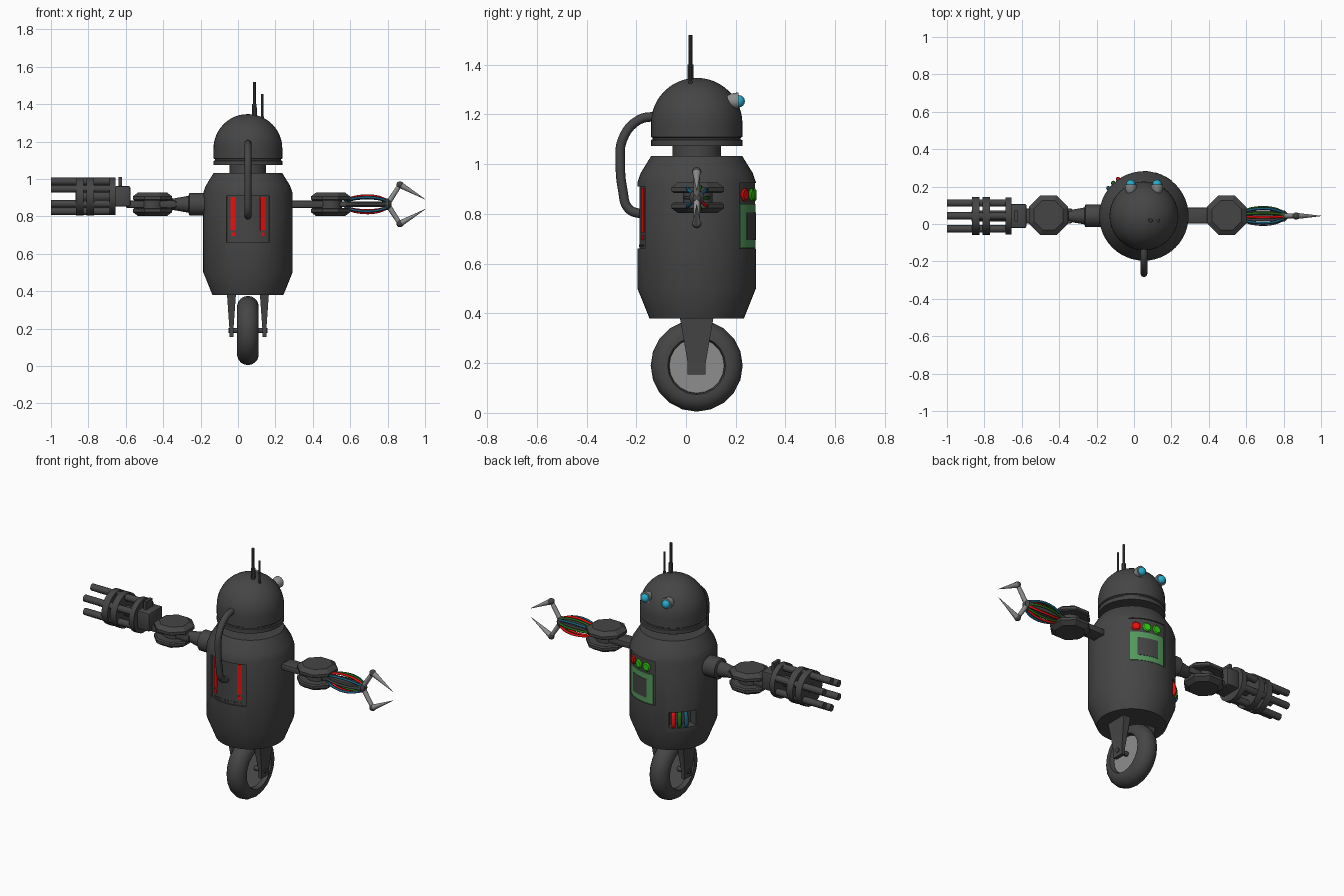
import bpy, bmesh, math
from mathutils import Vector

if "Cube" in bpy.data.objects:
    bpy.data.objects.remove(bpy.data.objects["Cube"])

CX, CY = 0.053, 0.043          # vertical axis of the body
AZ = 0.865                     # arm height


def material(name, rgb):
    m = bpy.data.materials.new(name)
    m.diffuse_color = (*rgb, 1)
    m.use_nodes = True
    m.node_tree.nodes["Principled BSDF"].inputs["Base Color"].default_value = m.diffuse_color
    return m


DARK = material("dark_metal", (0.06, 0.06, 0.06))
GRAY = material("light_metal", (0.27, 0.27, 0.27))
RED = material("red", (0.8, 0.005, 0.005))
LIME = material("bright_green", (0.03, 0.6, 0.005))
PANEL = material("panel_green", (0.09, 0.32, 0.11))
GREEN = material("cable_green", (0.02, 0.14, 0.01))
BLUE = material("cable_blue", (0.01, 0.11, 0.2))
CYAN = material("lens_cyan", (0.02, 0.4, 0.58))


def finish(name, bm, mat):
    bmesh.ops.remove_doubles(bm, verts=bm.verts, dist=1e-5)
    bmesh.ops.recalc_face_normals(bm, faces=bm.faces)
    me = bpy.data.meshes.new(name)
    bm.to_mesh(me)
    bm.free()
    me.materials.append(mat)
    ob = bpy.data.objects.new(name, me)
    bpy.context.collection.objects.link(ob)
    return ob


def lathe(name, pts, loc, mat, axis=(0, 0, 1), steps=32, phase=0.0):
    """Revolve (radius, height) points about an axis through loc."""
    q = Vector((0, 0, 1)).rotation_difference(Vector(axis))
    bm = bmesh.new()
    pts = [(0, pts[0][1])] + list(pts) + [(0, pts[-1][1])]
    rings = []
    for r, h in pts:
        ring = []
        for i in range(steps):
            a = 2 * math.pi * i / steps + phase
            ring.append(bm.verts.new(q @ Vector((r * math.cos(a), r * math.sin(a), h)) + Vector(loc)))
        rings.append(ring)
    for a, b in zip(rings, rings[1:]):
        for i in range(steps):
            j = (i + 1) % steps
            bm.faces.new((a[i], a[j], b[j], b[i]))
    return finish(name, bm, mat)


def rod(name, p, q, r0, r1, mat, steps=12):
    d = Vector(q) - Vector(p)
    return lathe(name, [(r0, 0), (r1, d.length)], p, mat, d, steps)


def ball(name, loc, r, mat, n=8):
    pts = [(r * math.sin(math.pi * i / n), -r * math.cos(math.pi * i / n)) for i in range(1, n)]
    pts = [(1e-6, -r)] + pts + [(1e-6, r)]
    return lathe(name, pts, loc, mat, steps=16)


def box(name, lo, hi, mat, bevel=0.0):
    bm = bmesh.new()
    bmesh.ops.create_cube(bm, size=1)
    for v in bm.verts:
        v.co = [(l + h) / 2 + c * (h - l) for l, h, c in zip(lo, hi, v.co)]
    if bevel:
        bmesh.ops.bevel(bm, geom=bm.edges[:], offset=bevel, segments=2, affect='EDGES', profile=0.5)
    return finish(name, bm, mat)


def on_body(deg, r, z):
    """Point around the body; angle runs from +y toward +x."""
    a = math.radians(deg)
    return Vector((CX + r * math.sin(a), CY + r * math.cos(a), z))


def curved_block(name, d0, d1, z0, z1, r0, r1, mat):
    n = max(2, round((d1 - d0) / 5))
    bm = bmesh.new()
    rings = []
    for i in range(n + 1):
        d = d0 + (d1 - d0) * i / n
        rings.append([bm.verts.new(on_body(d, r, z)) for r, z in ((r0, z0), (r1, z0), (r1, z1), (r0, z1))])
    for a, b in zip(rings, rings[1:]):
        for i in range(4):
            bm.faces.new((a[i], a[i - 1], b[i - 1], b[i]))
    bm.faces.new(rings[0])
    bm.faces.new(rings[-1])
    return finish(name, bm, mat)


def tube(name, pts, r, mat):
    cu = bpy.data.curves.new(name, 'CURVE')
    cu.dimensions = '3D'
    cu.bevel_depth, cu.bevel_resolution, cu.resolution_u = r, 2, 5
    cu.use_fill_caps = True
    sp = cu.splines.new('BEZIER')
    sp.bezier_points.add(len(pts) - 1)
    for bp, p in zip(sp.bezier_points, pts):
        bp.co = p
        bp.handle_left_type = bp.handle_right_type = 'AUTO'
    cu.materials.append(mat)
    bpy.context.collection.objects.link(bpy.data.objects.new(name, cu))


# body with shallow panel recesses and an open cable bay
body = lathe("body", [(.19, .38), (.239, .502), (.239, .925), (.225, .965), (.183, 1.033)],
             (CX, CY, 0), DARK, steps=48)
for d0, d1, z0, z1, r in ((151, 209, .66, .91, .230), (-10, 44, .66, .925, .232), (-66, -29, .535, .63, .18)):
    cut = curved_block("cutter", d0, d1, z0, z1, r, .3, DARK)
    cut.hide_render = True
    mod = body.modifiers.new("recess", 'BOOLEAN')
    mod.operation, mod.object, mod.solver = 'DIFFERENCE', cut, 'EXACT'
    bpy.context.view_layer.objects.active = body
    bpy.ops.object.modifier_apply(modifier=mod.name)
    bpy.data.objects.remove(cut)

# back panel lights and vents
for s in (-1, 1):
    c = 180 + 20 * s
    curved_block("back_light_strip", c - 3.5, c + 3.5, .725, .905, .227, .234, RED)
    curved_block("back_light_dot", c - 2.6, c + 2.6, .695, .715, .227, .234, RED)
for i in range(10):
    d = 158 + i * 44 / 9
    curved_block("back_vent", d - 1, d + 1, .668, .678, .227, .233, DARK)

# control panel: screen frame, screen and buttons
curved_block("screen_frame", -7, 42, .663, .84, .228, .237, PANEL)
curved_block("screen", 3, 32, .695, .805, .23, .239, DARK)
for d, m in ((34, RED), (19, LIME), (4, LIME)):
    a = math.radians(d)
    lathe("button", [(.026, 0), (.026, .009), (.02, .014)], on_body(d, .226, .877), m,
          (math.sin(a), math.cos(a), 0), 16)

# cables in the bay
for d, m in ((-35, RED), (-43, GREEN), (-52, BLUE)):
    tube("bay_cable", [on_body(d, r, z) for r, z in ((.19, .635), (.225, .62), (.24, .58), (.235, .545), (.2, .53))],
         .012, m)

# neck, head and hose
lathe("neck", [(.098, 1.02), (.098, 1.09)], (CX, CY, 0), DARK)
dome = [(.184 * math.cos(i * math.pi / 24), 1.163 + .184 * math.sin(i * math.pi / 24)) for i in range(12)]
lathe("head", [(.184, 1.074), (.184, 1.097), (.177, 1.1), (.177, 1.106), (.184, 1.11)] + dome + [(1e-6, 1.347)],
      (CX, CY, 0), DARK, steps=40)
tube("hose", [(CX, y, z) for y, z in ((-.11, 1.193), (-.19, 1.178), (-.255, 1.1), (-.264, 1.0), (-.255, .9),
                                      (-.23, .82), (-.17, .798))], .019, DARK)

# eyes
for x in (CX - .07, CX + .07):
    cup = [(.033 * math.sin(a), -.06 * math.cos(a)) for a in (.15, .4, .7, 1.0, 1.3, 1.57)]
    lathe("eye_cup", cup, (x, .212, 1.255), GRAY, (0, 1, 0), 20)
    ball("eye_lens", (x, .212, 1.253), .025, CYAN)

# antennas
for x, z, r in ((.088, 1.52, .008), (.13, 1.455, .006)):
    lathe("antenna", [(r * 1.7, 1.28), (r * 1.5, z - .12), (r, z - .12), (r, z)], (x, .018, 0), DARK, steps=10)

# wheel, hub, axle and fork
WZ, W = .19, .058
prof = [(.185 - W + W * math.cos(math.radians(a)), W * math.sin(math.radians(a))) for a in range(-100, 101, 20)]
prof = [(.113, -.05)] + prof + [(.113, .05)]
lathe("tire", [(.11, -.03)] + prof + [(.11, .03)], (CX, CY, WZ), DARK, (1, 0, 0), 20)
lathe("wheel_hub", [(.114, -.032), (.114, .032)], (CX, CY, WZ), GRAY, (1, 0, 0), 20)
rod("axle", (CX - .105, CY, WZ), (CX + .105, CY, WZ), .014, .014, DARK)
for s in (-1, 1):
    bm = bmesh.new()
    rows = []
    for hy, z, hx in ((.036, .155, .011), (.036, .2, .011), (.068, .385, .024)):
        x = CX + s * .088
        rows.append([bm.verts.new((x + i * hx, CY + j * hy, z)) for i, j in ((-1, -1), (1, -1), (1, 1), (-1, 1))])
    for a, b in zip(rows, rows[1:]):
        for i in range(4):
            bm.faces.new((a[i], a[i - 1], b[i - 1], b[i]))
    bm.faces.new(rows[0])
    bm.faces.new(rows[-1])
    finish("fork_leg", bm, DARK)

# elbow joints: a pair of chamfered octagonal discs round a pin
for x in (-.457, .495):
    for s in (-1, 1):
        lathe("elbow_disc", [(.105, s * .02), (.114, s * .026), (.114, s * .042), (.085, s * .062)],
              (x, CY + .004, AZ), DARK, steps=8, phase=math.pi / 8)
    lathe("elbow_pin", [(.06, -.03), (.06, .03)], (x, CY + .004, AZ), DARK, steps=16)

# claw arm
box("claw_upper_arm", (.25, CY - .04, AZ - .019), (.46, CY + .046, AZ + .019), DARK, .008)
box("claw_forearm", (.53, CY - .028, AZ - .014), (.8, CY + .028, AZ + .014), DARK, .004)
for y, z, m in ((-.034, .034, BLUE), (-.034, -.034, BLUE), (-.006, .042, RED), (-.006, -.042, RED),
                (.014, .04, GREEN), (.014, -.04, GREEN), (.036, .03, BLUE), (.036, -.03, RED),
                (-.042, .0, DARK), (.042, .0, GREEN)):
    tube("arm_cable", [(x, CY + y * k, AZ + z * k) for x, k in ((.57, .5), (.64, 1), (.74, 1), (.8, .5))], .007, m)
lathe("claw_wrist", [(.03, 0), (.03, .02), (.015, .035)], (.785, CY, AZ), DARK, (1, 0, 0), 12)
for s in (-1, 1):
    knuckle = (.866, CY, AZ + s * .104)
    rod("claw_finger", (.805, CY, AZ + s * .01), knuckle, .014, .012, GRAY)
    ball("claw_knuckle", knuckle, .019, DARK)
    rod("claw_tip", knuckle, (1.0, CY, AZ + s * .027), .017, .001, GRAY)

# gun arm
lathe("gun_shoulder", [(.06, 0), (.06, .095), (.045, .1), (.03, .185), (.04, .19), (.04, .215)],
      (-.165, CY, AZ), DARK, (-1, 0, 0), 16)
box("gun_upper_arm", (-.45, CY - .04, AZ - .019), (-.33, CY + .04, AZ + .019), DARK, .008)
box("gun_forearm", (-.6, CY - .04, AZ - .019), (-.5, CY + .04, AZ + .019), DARK, .008)
GZ = .907
box("gun_mount", (-.66, CY - .065, GZ - .055), (-.575, CY + .065, GZ + .055), DARK, .01)
box("gun_sight_post", (-.638, CY - .03, GZ + .05), (-.62, CY + .03, GZ + .103), DARK)
lathe("gun_back_plate", [(.1, 0), (.1, .032)], (-.655, CY, GZ), DARK, (-1, 0, 0), 24)
for x in (-.77, -.827):
    lathe("barrel_band", [(.102, 0), (.102, .04)], (x, CY, GZ), DARK, (-1, 0, 0), 24)
rod("gun_core", (-.66, CY, GZ), (-.87, CY, GZ), .03, .03, DARK)
for i in range(6):
    a = math.radians(60 * i + 30)
    p = (CY + .08 * math.cos(a), GZ + .08 * math.sin(a))
    rod("gun_barrel", (-.67, *p), (-1.0, *p), .02, .02, DARK)

# smooth shading with sharp edges kept
bpy.ops.object.select_all(action='DESELECT')
for ob in bpy.data.objects:
    if ob.type == 'MESH' and not ob.name.startswith("elbow_disc"):
        ob.select_set(True)
bpy.context.view_layer.objects.active = body
bpy.ops.object.shade_smooth_by_angle(angle=math.radians(35))
